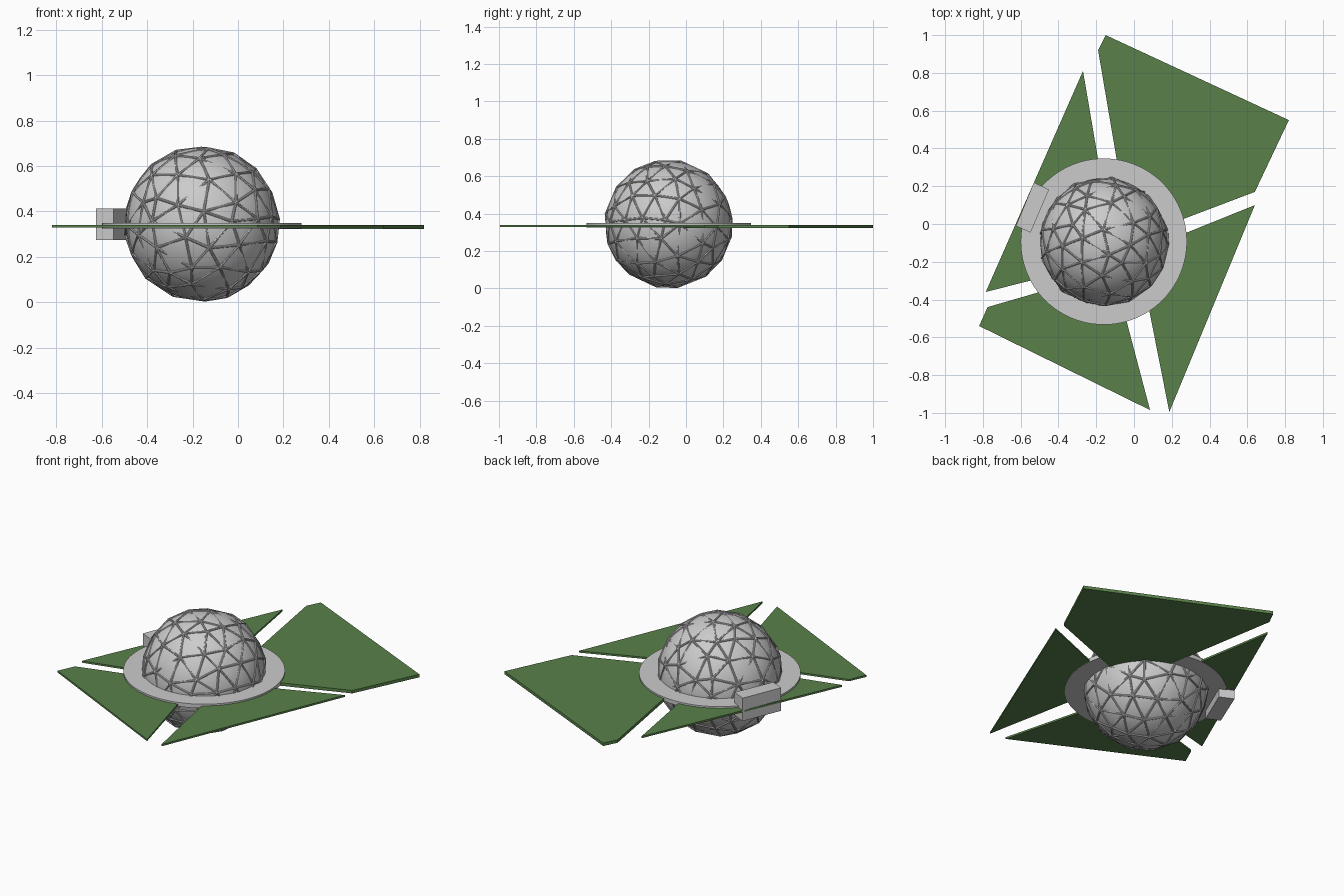
import bpy, bmesh, math, random
from mathutils import Vector, Matrix

if "Cube" in bpy.data.objects:
    bpy.data.objects.remove(bpy.data.objects["Cube"])

random.seed(4)
C = Vector((-0.16, -0.093, 0.345))
GREEN = bpy.data.materials.new("panel_green")
GREEN.diffuse_color = (0.10, 0.22, 0.07, 1)
GREEN.use_nodes = True
GREEN.node_tree.nodes["Principled BSDF"].inputs["Base Color"].default_value = GREEN.diffuse_color


def finish(bm, name, mat=None, smooth=False):
    bmesh.ops.recalc_face_normals(bm, faces=bm.faces)
    me = bpy.data.meshes.new(name)
    bm.to_mesh(me)
    bm.free()
    ob = bpy.data.objects.new(name, me)
    bpy.context.collection.objects.link(ob)
    if mat:
        me.materials.append(mat)
    if smooth:
        for p in me.polygons:
            p.use_smooth = True
    return ob


def slab(name, pts, z0, z1, mat=None):
    bm = bmesh.new()
    f = bm.faces.new([bm.verts.new((x, y, z0)) for x, y in pts])
    r = bmesh.ops.extrude_face_region(bm, geom=[f])
    top = [v for v in r["geom"] if isinstance(v, bmesh.types.BMVert)]
    bmesh.ops.translate(bm, verts=top, vec=(0, 0, z1 - z0))
    return finish(bm, name, mat)


# smooth core of the dome
bm = bmesh.new()
bmesh.ops.create_icosphere(bm, subdivisions=5, radius=0.335, matrix=Matrix.Translation(C))
finish(bm, "sphere_core", smooth=True)

# lattice nodes: icosahedron split three ways, slightly irregular
ico = bmesh.new()
bmesh.ops.create_icosphere(ico, subdivisions=1, radius=1)
nodes = {}
for f in ico.faces:
    a, b, c = [v.co for v in f.verts]
    for i in range(4):
        for j in range(4 - i):
            p = (a * i + b * j + c * (3 - i - j)).normalized()
            nodes[tuple(round(k, 3) + 0.0 for k in p)] = p
ico.free()
turn = Matrix.Rotation(0.4, 3, 'X') @ Matrix.Rotation(0.3, 3, 'Y')
hull = bmesh.new()
for p in nodes.values():
    q = p + Vector([random.uniform(-0.07, 0.07) for _ in range(3)])
    hull.verts.new(turn @ q.normalized() * 0.340)
bmesh.ops.convex_hull(hull, input=hull.verts)

# struts along each lattice edge
bm = bmesh.new()
for e in hull.edges:
    a, b = e.verts[0].co, e.verts[1].co
    d = b - a
    m = Matrix.Translation(C + (a + b) / 2) @ d.to_track_quat('Z', 'Y').to_matrix().to_4x4()
    bmesh.ops.create_cone(bm, cap_ends=True, segments=8, radius1=0.006,
                          radius2=0.006, depth=d.length, matrix=m)
hull.free()
finish(bm, "sphere_struts")

# flat ring around the equator
bm = bmesh.new()
N = 96
prof = [(0.44, 0.325), (0.44, 0.349), (0.31, 0.349), (0.31, 0.325)]
rows = []
for i in range(N):
    t = 2 * math.pi * i / N
    rows.append([bm.verts.new((C.x + r * math.cos(t), C.y + r * math.sin(t), z)) for r, z in prof])
for i in range(N):
    p, q = rows[i], rows[(i + 1) % N]
    for k in range(4):
        bm.faces.new((p[k], q[k], q[(k + 1) % 4], p[(k + 1) % 4]))
finish(bm, "equator_ring")

# four wedge panels, tips hidden inside the sphere
slab("large_panel", [(-0.19, 0.92), (-0.15, 1.0), (0.82, 0.55), (0.64, 0.17),
                     (-0.02, -0.08)], 0.322, 0.340, GREEN)
slab("left_panel", [(-0.27, 0.81), (-0.785, -0.36), (-0.10, -0.185)], 0.328, 0.339, GREEN)
slab("front_panel", [(-0.82, -0.54), (-0.775, -0.44), (-0.11, -0.247),
                     (0.085, -0.985)], 0.328, 0.339, GREEN)
slab("right_panel", [(0.187, -0.995), (0.64, 0.10), (0.02, -0.15)], 0.328, 0.339, GREEN)

# docking box on the ring edge
slab("side_box", [(-0.53, 0.22), (-0.45, 0.182), (-0.548, -0.046), (-0.625, -0.01)],
     0.275, 0.413)
